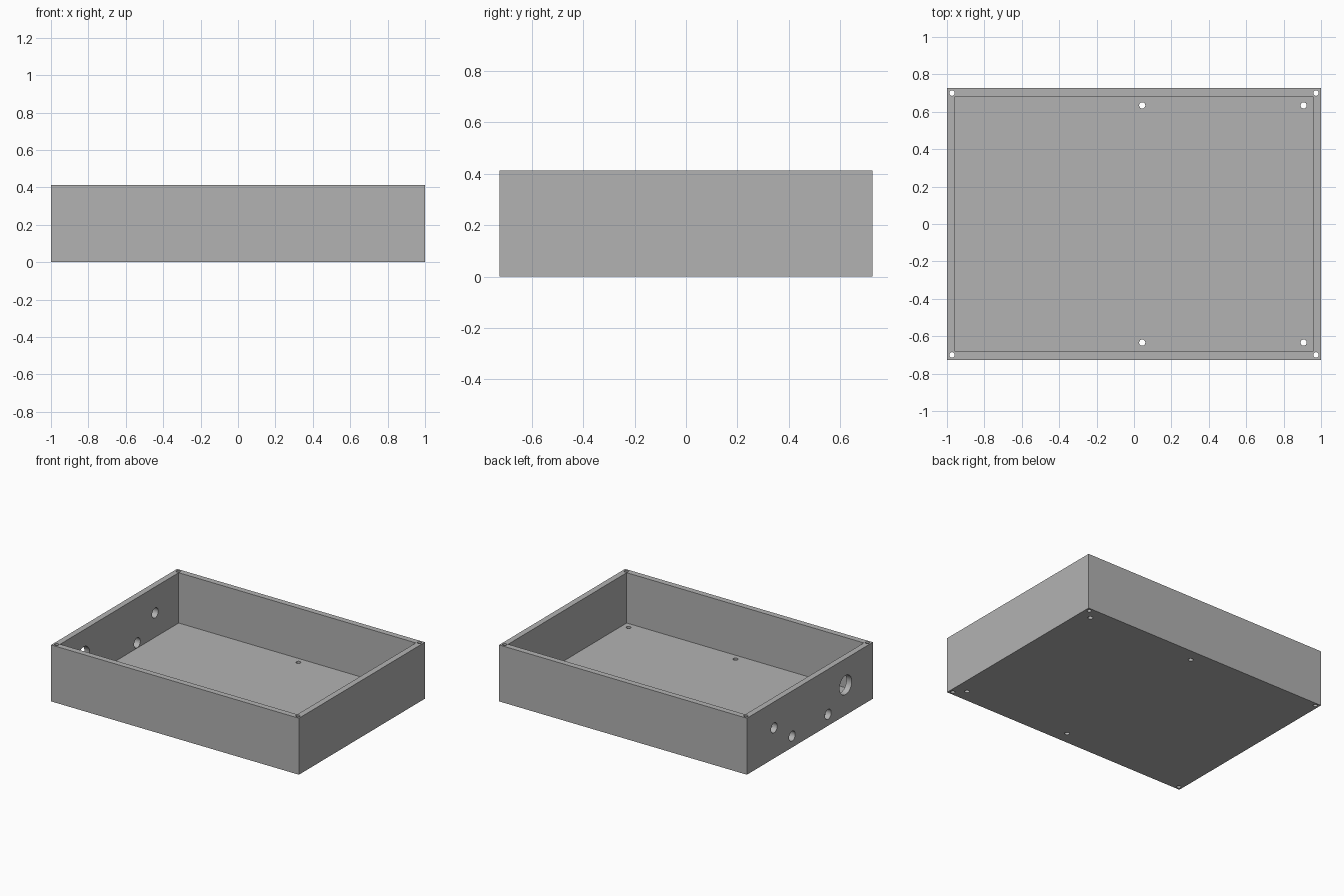
import bpy, bmesh, math
from mathutils import Matrix, Vector

if "Cube" in bpy.data.objects:
    bpy.data.objects.remove(bpy.data.objects["Cube"])

W, D, H = 2.0, 1.452, 0.412      # outer size
WALL, FLOOR = 0.043, 0.045       # wall and floor thickness

grey = bpy.data.materials.new("mid_grey")
grey.diffuse_color = (0.448, 0.448, 0.448, 1)
grey.use_nodes = True
grey.node_tree.nodes["Principled BSDF"].inputs["Base Color"].default_value = grey.diffuse_color


def add_box(bm, size, centre):
    m = Matrix.Translation(Vector(centre)) @ Matrix.Diagonal((*size, 1))
    bmesh.ops.create_cube(bm, size=1, matrix=m)


def add_cylinder(bm, radius, length, centre, axis):
    m = Matrix.Translation(Vector(centre))
    if axis == 'X':
        m = m @ Matrix.Rotation(math.pi / 2, 4, 'Y')
    bmesh.ops.create_cone(bm, cap_ends=True, segments=32, radius1=radius,
                          radius2=radius, depth=length, matrix=m)


def make_object(name, bm):
    mesh = bpy.data.meshes.new(name)
    bm.to_mesh(mesh)
    bm.free()
    mesh.materials.append(grey)
    ob = bpy.data.objects.new(name, mesh)
    bpy.context.collection.objects.link(ob)
    return ob


def cut(target, cutter):
    bpy.context.view_layer.objects.active = target
    mod = target.modifiers.new("cut", 'BOOLEAN')
    mod.operation, mod.solver, mod.object = 'DIFFERENCE', 'EXACT', cutter
    bpy.ops.object.modifier_apply(modifier=mod.name)
    bpy.data.objects.remove(cutter)


# Solid outer block
bm = bmesh.new()
add_box(bm, (W, D, H), (0, 0, H / 2))
tray = make_object("enclosure_tray", bm)

# Open cavity
bm = bmesh.new()
add_box(bm, (W - 2 * WALL, D - 2 * WALL, H), (0, 0, FLOOR + H / 2))
cut(tray, make_object("cavity_cutter", bm))

bm = bmesh.new()
for sy in (-1, 1):
    # Corner screw holes through the full height
    for sx in (-1, 1):
        add_cylinder(bm, 0.0145, H * 2, (sx * 0.973, sy * 0.70, H / 2), 'Z')
    # Mounting holes in the floor
    for x in (0.044, 0.907):
        add_cylinder(bm, 0.0165, 0.2, (x, sy * 0.634, 0), 'Z')
# Connector holes in the left wall: y, z, radius
for y, z, r in ((-0.412, 0.22, 0.07), (-0.21, 0.083, 0.036),
                (0.205, 0.083, 0.036), (0.412, 0.222, 0.036)):
    add_cylinder(bm, r, 0.2, (-W / 2 + WALL / 2, y, z), 'X')
cut(tray, make_object("hole_cutter", bm))

# Smooth hole walls, crisp box edges
bpy.ops.object.select_all(action='DESELECT')
tray.select_set(True)
bpy.context.view_layer.objects.active = tray
bpy.ops.object.shade_smooth_by_angle(angle=math.radians(30))
